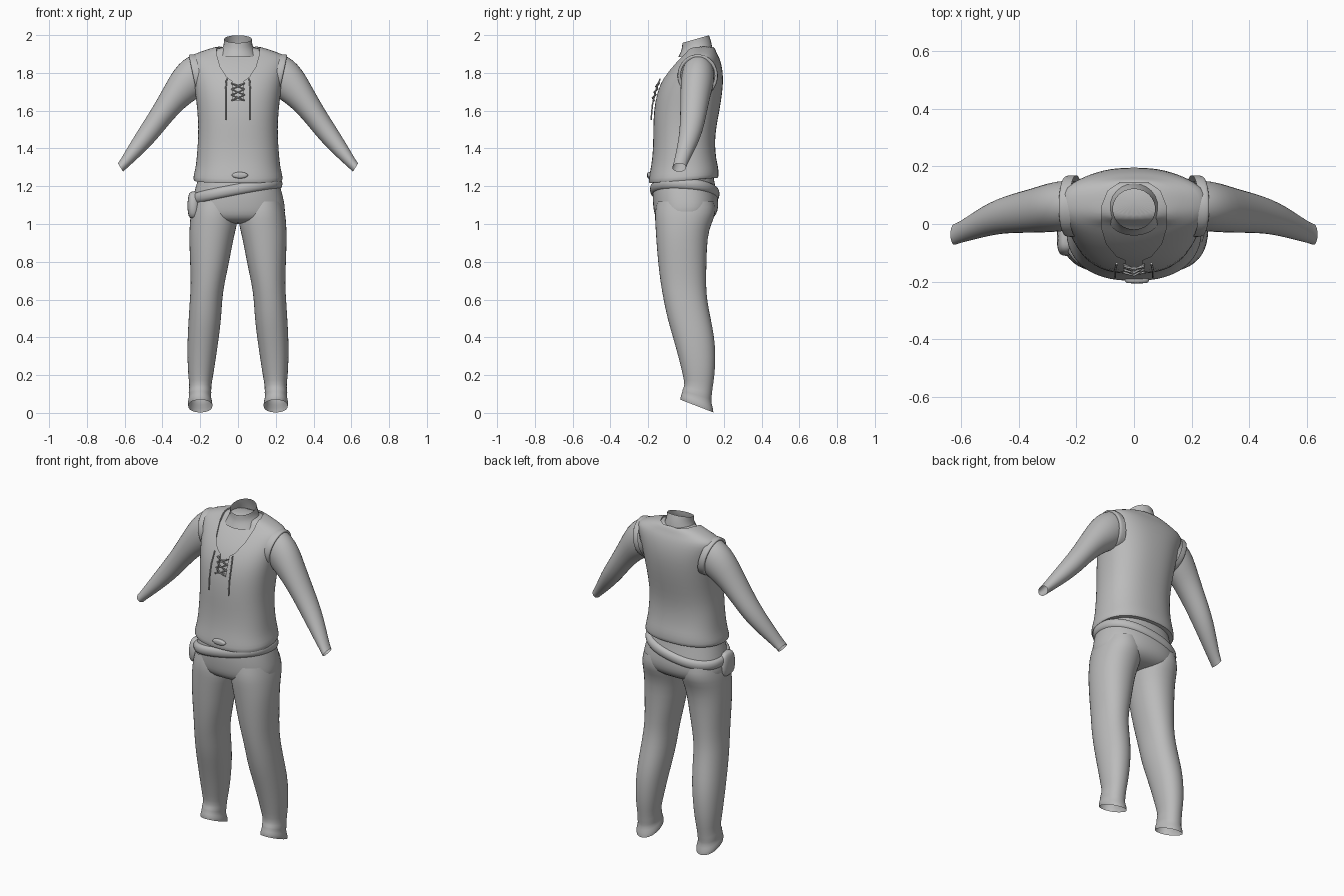
import bpy, bmesh, math
from mathutils import Vector

if "Cube" in bpy.data.objects:
    bpy.data.objects.remove(bpy.data.objects["Cube"])

cloth = bpy.data.materials.new("grey_cloth")
cloth.diffuse_color = (0.5, 0.5, 0.5, 1)
cloth.use_nodes = True
cloth.node_tree.nodes["Principled BSDF"].inputs["Base Color"].default_value = cloth.diffuse_color


def finish(name, bm):
    bmesh.ops.recalc_face_normals(bm, faces=bm.faces)
    me = bpy.data.meshes.new(name)
    bm.to_mesh(me)
    bm.free()
    me.materials.append(cloth)
    me.shade_smooth()
    ob = bpy.data.objects.new(name, me)
    bpy.context.collection.objects.link(ob)
    return ob


def loft(name, rings, n=24, power=1.0, caps=(False, False), subsurf=1):
    """Skin through rings given as (centre, u axis, v axis)."""
    bm = bmesh.new()
    rows = []
    for c, u, v in rings:
        row = []
        for i in range(n):
            a = 2 * math.pi * i / n
            k, s = math.cos(a), math.sin(a)
            k = math.copysign(abs(k) ** power, k)
            s = math.copysign(abs(s) ** power, s)
            row.append(bm.verts.new(Vector(c) + Vector(u) * k + Vector(v) * s))
        rows.append(row)
    for a, b in zip(rows, rows[1:]):
        for i in range(n):
            j = (i + 1) % n
            bm.faces.new((a[i], a[j], b[j], b[i]))
    if caps[0]:
        bm.faces.new(rows[0])
    if caps[1]:
        bm.faces.new(rows[-1])
    ob = finish(name, bm)
    if subsurf:
        ob.modifiers.new("smooth", "SUBSURF").levels = subsurf
        ob.modifiers["smooth"].render_levels = subsurf
    return ob


def level(z, x0, x1, y0, y1, tilt_x=0, tilt_y=0):
    """Ring around z from its extents, sheared by the tilts."""
    return (((x0 + x1) / 2, (y0 + y1) / 2, z),
            ((x1 - x0) / 2, 0, tilt_x), (0, (y1 - y0) / 2, tilt_y))


def cord(name, pts, r=0.004):
    cu = bpy.data.curves.new(name, "CURVE")
    cu.dimensions = "3D"
    cu.bevel_depth = r
    cu.bevel_resolution = 1
    cu.use_fill_caps = True
    sp = cu.splines.new("POLY")
    sp.points.add(len(pts) - 1)
    for p, q in zip(sp.points, pts):
        p.co = (*q, 1)
    cu.materials.append(cloth)
    ob = bpy.data.objects.new(name, cu)
    bpy.context.collection.objects.link(ob)


# Vest: z, half width, front y, back y, hem tilt
body = [(1.235, .215, -.175, .15, .012), (1.225, .236, -.199, .172, .015),
        (1.25, .238, -.198, .174, .012), (1.29, .227, -.19, .172, .008),
        (1.34, .22, -.18, .16, .004), (1.42, .214, -.174, .153, 0),
        (1.5, .21, -.174, .158, 0), (1.6, .215, -.171, .178, 0),
        (1.7, .228, -.155, .194, 0), (1.78, .24, -.118, .198, 0),
        (1.84, .256, -.072, .19, 0), (1.88, .262, -.035, .177, 0),
        (1.9, .235, -.012, .165, 0), (1.925, .16, 0.0, .155, 0),
        (1.945, .1, .01, .145, 0)]
vest = loft("vest", [level(z, -w, w, f, b, 0, t) for z, w, f, b, t in body],
            n=32, power=.85, caps=(True, True))

# Shirt just inside the vest, seen in the neck opening
loft("undershirt", [level(z - .006, -w + .012, w - .012, f + .011, b - .011)
                    for z, w, f, b, t in body[4:]], n=32, power=.85, caps=(False, True))

# Keyhole neckline cut out of the vest
half = [(.03, -.3), (.03, -.125), (.06, -.112), (.095, -.07), (.113, -.01),
        (.112, .06), (.09, .115), (.05, .143)]
outline = half + [(-x, y) for x, y in reversed(half)]
bm = bmesh.new()
low = [bm.verts.new((x, y, 1.655)) for x, y in outline]
top = [bm.verts.new((x, y, 2.1)) for x, y in outline]
bm.faces.new(low)
bm.faces.new(top)
for i in range(len(low)):
    j = (i + 1) % len(low)
    bm.faces.new((low[i], low[j], top[j], top[i]))
cutter = finish("neckline_cutter", bm)
cutter.hide_render = True
cut = vest.modifiers.new("neckline", "BOOLEAN")
cut.operation = "DIFFERENCE"
cut.solver = "EXACT"
cut.object = cutter
bpy.context.view_layer.update()
baked = bpy.data.meshes.new_from_object(
    vest.evaluated_get(bpy.context.evaluated_depsgraph_get()))
vest.modifiers.clear()
vest.data = baked
baked.set_sharp_from_angle(angle=math.radians(40))
bpy.data.objects.remove(cutter)

# Standing collar, higher at the back
loft("collar", [level(1.885, -.112, .112, -.045, .15),
                level(1.925, -.09, .09, -.03, .143, 0, .012),
                level(1.95, -.078, .078, -.025, .136, 0, .02),
                level(1.979, -.077, .077, -.022, .125, 0, .021)], n=12)

# Sleeves and armhole bands: x, z, y, in-plane radius, depth radius
arm = [(.2, 1.8, .065, .105, .085), (.24, 1.778, .063, .109, .09),
       (.287, 1.735, .058, .101, .088), (.337, 1.674, .048, .079, .08),
       (.41, 1.57, .038, .062, .07), (.46, 1.5, .028, .058, .063),
       (.51, 1.435, .012, .05, .055), (.57, 1.36, -.015, .037, .043),
       (.605, 1.318, -.03, .028, .037), (.622, 1.299, -.036, .027, .037)]
slope = [22, 25, 33, 42, 54, 54, 52, 50, 45, 32]  # ring lean in degrees


def arm_ring(side, x, z, y, r, d, lean):
    a = math.radians(90 - lean) if lean < 40 else math.radians(90 - lean * .95)
    return ((side * x, y, z), (side * r * math.cos(a), 0, r * math.sin(a)), (0, d, 0))


for side, tag in ((1, "left"), (-1, "right")):
    loft(tag + "_sleeve", [arm_ring(side, *p, s) for p, s in zip(arm, slope)], n=16)
    loft(tag + "_armhole", [arm_ring(side, x, 1.785, .062, r, r * .92, 12)
                            for x, r in ((.2, .118), (.232, .118), (.24, .112), (.236, .1))],
         n=20)

# Trouser seat
loft("trouser_seat", [level(z, -w, w, f, b) for z, w, f, b in (
    (1.26, .205, -.165, .145), (1.2, .224, -.176, .155), (1.14, .24, -.178, .17),
    (1.09, .25, -.174, .173), (1.05, .25, -.168, .162), (1.02, .225, -.15, .135),
    (1.0, .14, -.1, .08))], n=32, power=.88, caps=(False, True))

# Trouser legs: z, inner x, outer x, front y, back y, hem tilt
leg = [(1.12, .02, .235, -.155, .15, 0), (1.06, .0, .252, -.168, .163, 0),
       (1.0, .002, .257, -.164, .135, 0), (.93, .022, .26, -.16, .114, 0),
       (.8, .045, .255, -.15, .11, 0), (.68, .072, .25, -.135, .107, 0),
       (.6, .083, .256, -.12, .112, 0), (.5, .088, .262, -.1, .132, 0),
       (.4, .1, .268, -.07, .152, 0), (.3, .115, .269, -.042, .158, 0),
       (.2, .13, .265, -.017, .153, 0), (.135, .143, .256, -.006, .14, -.01),
       (.105, .139, .264, -.02, .137, -.02), (.085, .145, .258, -.02, .132, -.025),
       (.055, .134, .268, -.03, .145, -.033), (.036, .135, .264, -.03, .146, -.034)]
for side, tag in ((1, "left"), (-1, "right")):
    loft(tag + "_trouser_leg",
         [level(z, side * i, side * o, f, b, 0, t) for z, i, o, f, b, t in leg],
         n=20, power=.92)

# Slanted sash with a hanging bundle on one hip
loft("sash", [level(1.172 + h, -.238 - g, .22 + g, -.175 - g, .162 + g, .042, -.012)
              for h, g in ((-.034, -.01), (-.028, .012), (0, .019),
                           (.024, .012), (.03, -.01))], n=32, power=.88)
loft("hip_bundle", [level(z, -.236 - w, -.236 + w, -.05 - d, -.05 + d) for z, w, d in (
    (1.03, .012, .03), (1.035, .026, .052), (1.08, .033, .064),
    (1.13, .031, .06), (1.165, .024, .045), (1.172, .01, .02))],
     n=16, power=.7, caps=(True, True))

# Frayed patch on the front hem
loft("hem_patch", [((.01, y, 1.258), (w, 0, 0), (0, 0, h)) for y, w, h in (
    (-.185, .045, .018), (-.202, .045, .018), (-.206, .03, .01))],
     n=12, caps=(False, True))

# Chest lacing and its hanging ends
for s in (1, -1):
    cord("hanging_lace", [(s * .06, -.137, 1.77), (s * .066, -.162, 1.7),
                          (s * .066, -.178, 1.63), (s * .066, -.185, 1.55)])
    for z in (1.665, 1.695, 1.725):
        y = -.168 + (z - 1.665) * .3
        cord("cross_lace", [(-s * .036, y, z - .012), (0, y - .008 - s * .002, z + .003),
                            (s * .036, y + .01, z + .02)])
cord("top_lace", [(-.036, -.147, 1.745), (0, -.155, 1.735), (.036, -.147, 1.745)])
